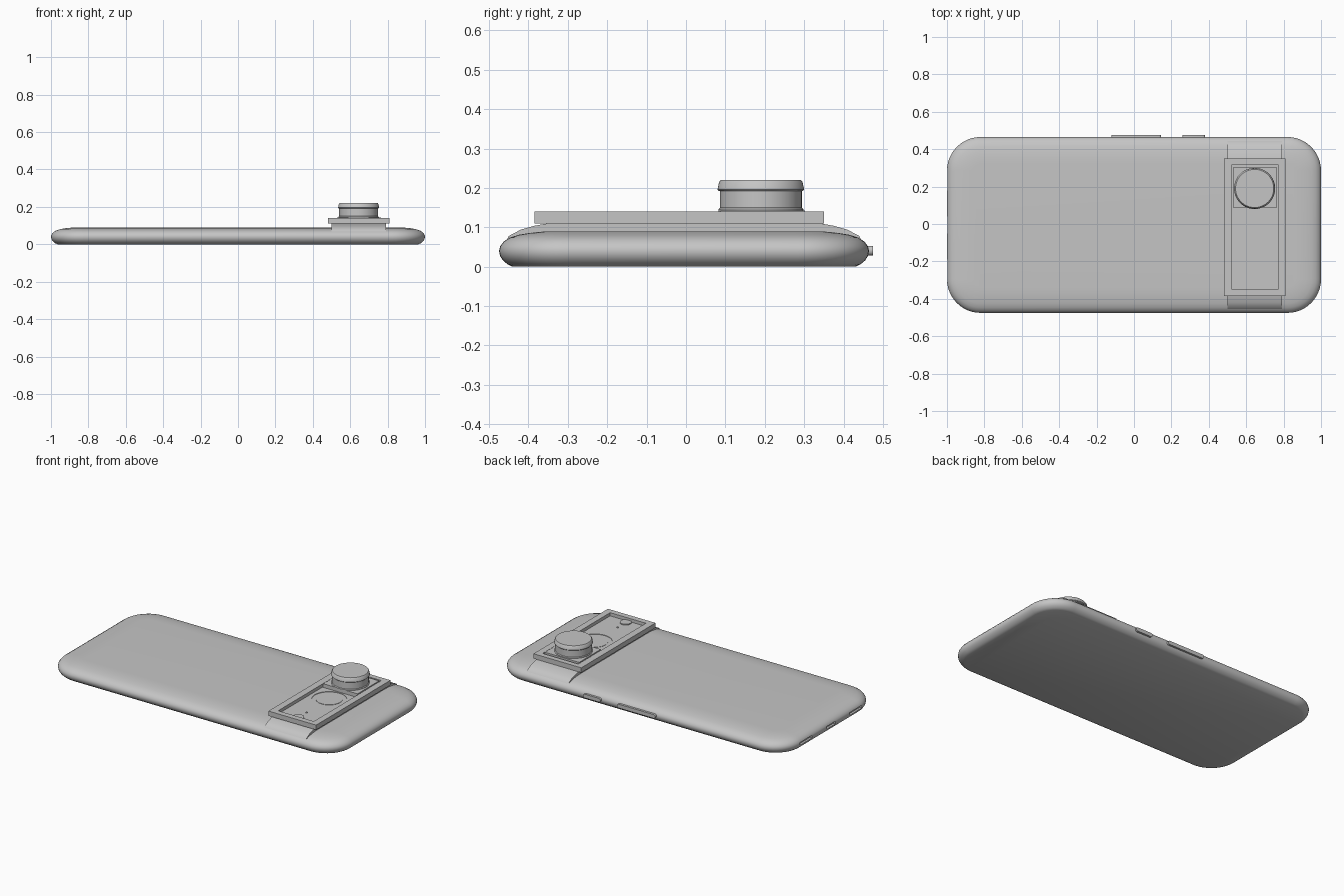
import bpy, bmesh, math

old = bpy.data.objects.get("Cube")
if old:
    bpy.data.objects.remove(old, do_unlink=True)

grey = bpy.data.materials.new("plain_grey")
grey.use_nodes = True
COLOUR = (0.56, 0.56, 0.56, 1)
grey.diffuse_color = COLOUR
grey.node_tree.nodes["Principled BSDF"].inputs["Base Color"].default_value = COLOUR


def finish(name, bm, smooth=None):
    bmesh.ops.recalc_face_normals(bm, faces=bm.faces)
    mesh = bpy.data.meshes.new(name)
    bm.to_mesh(mesh)
    bm.free()
    ob = bpy.data.objects.new(name, mesh)
    bpy.context.collection.objects.link(ob)
    mesh.materials.append(grey)
    if smooth:
        select(ob)
        bpy.ops.object.shade_smooth_by_angle(angle=math.radians(smooth))
    return ob


def select(ob):
    bpy.ops.object.select_all(action="DESELECT")
    ob.select_set(True)
    bpy.context.view_layer.objects.active = ob


def loft(name, rings, smooth=None):
    """Skin a stack of equal-length rings and cap both ends."""
    bm = bmesh.new()
    rows = [[bm.verts.new(p) for p in ring] for ring in rings]
    n = len(rows[0])
    for a, b in zip(rows, rows[1:]):
        for i in range(n):
            j = (i + 1) % n
            bm.faces.new((a[i], a[j], b[j], b[i]))
    bm.faces.new(rows[0][::-1])
    bm.faces.new(rows[-1])
    return finish(name, bm, smooth)


def box(name, x0, x1, y0, y1, z0, z1):
    corners = [(x0, y0), (x1, y0), (x1, y1), (x0, y1)]
    return loft(name, [[(x, y, z) for x, y in corners] for z in (z0, z1)])


def turned(name, x, y, profile, sides=64):
    turns = [2 * math.pi * i / sides for i in range(sides)]
    return loft(name, [[(x + r * math.cos(a), y + r * math.sin(a), z) for a in turns]
                       for r, z in profile], 35)


def rounded_rect(hx, hy, r, z, cy, steps=12):
    pts = []
    for k, (sx, sy) in enumerate(((1, 1), (-1, 1), (-1, -1), (1, -1))):
        for i in range(steps + 1):
            a = (k + i / steps) * math.pi / 2
            pts.append((sx * (hx - r) + r * math.cos(a),
                        cy + sy * (hy - r) + r * math.sin(a), z))
    return pts


def cut(target, cutter):
    mod = target.modifiers.new("cut", "BOOLEAN")
    mod.operation = "DIFFERENCE"
    mod.solver = "EXACT"
    mod.object = cutter
    cutter.hide_render = True
    select(target)
    bpy.ops.object.modifier_apply(modifier=mod.name)
    bpy.data.objects.remove(cutter, do_unlink=True)


# Case: rounded slab with soft edges, as (inset, height) steps
edge = [(0.035, 0), (0.022, 0.006), (0.010, 0.016), (0.003, 0.027), (0, 0.040),
        (0.003, 0.052), (0.012, 0.064), (0.028, 0.074), (0.05, 0.081),
        (0.08, 0.086), (0.11, 0.089), (0.14, 0.09)]
case = loft("case", [rounded_rect(1 - d, 0.47 - d, 0.18 - d, z, -0.005)
                     for d, z in edge], 40)

# Ports in the end of the case
for y, half in ((0.24, 0.06), (-0.005, 0.045), (-0.25, 0.06)):
    cut(case, box("port_cutter", -1.1, -0.985, y - half, y + half, 0.032, 0.048))

# Side buttons
for name, x0, x1 in (("long_button", -0.12, 0.145), ("short_button", 0.26, 0.38)):
    hx, cx = (x1 - x0) / 2, (x0 + x1) / 2
    loft(name, [[(cx + u, y, 0.041 + v) for u, v, _ in rounded_rect(hx, 0.012, 0.011, 0, 0, 4)]
                for y in (0.45, 0.475)], 40)

# Raised band under the camera plate
arch = [(-0.462, 0.055), (-0.45, 0.078), (-0.42, 0.094), (-0.385, 0.104), (-0.34, 0.112),
        (0.33, 0.112), (0.375, 0.104), (0.41, 0.094), (0.44, 0.078), (0.452, 0.055)]
loft("raised_band", [[(x, y, z) for y, z in arch] for x in (0.5, 0.79)], 35)

# Camera plate with a sunken track
CX = 0.645
plate = box("camera_plate", 0.48, 0.81, -0.385, 0.35, 0.11, 0.14)
cut(plate, box("track_cutter", 0.523, 0.77, -0.35, 0.317, 0.12, 0.2))
cut(plate, turned("window_cutter", CX, -0.02, [(0.1, 0.117), (0.1, 0.13)]))

# Small details on the track floor
turned("window_ring", CX, -0.02, [(0.075, 0.113), (0.075, 0.119)])
turned("stop_knob", CX, -0.325, [(0.033, 0.115), (0.033, 0.126)], 32)
turned("pin", CX, -0.245, [(0.005, 0.115), (0.005, 0.124)], 16)

# Sliding lens carrier and lens
box("lens_carrier", 0.528, 0.765, 0.088, 0.302, 0.118, 0.143)
turned("lens_barrel", CX, 0.19, [(0.108, 0.14), (0.108, 0.146), (0.104, 0.15), (0.104, 0.197)])
turned("lens_cap", CX, 0.19, [(0.106, 0.192), (0.11, 0.196), (0.106, 0.215), (0.102, 0.22)])
